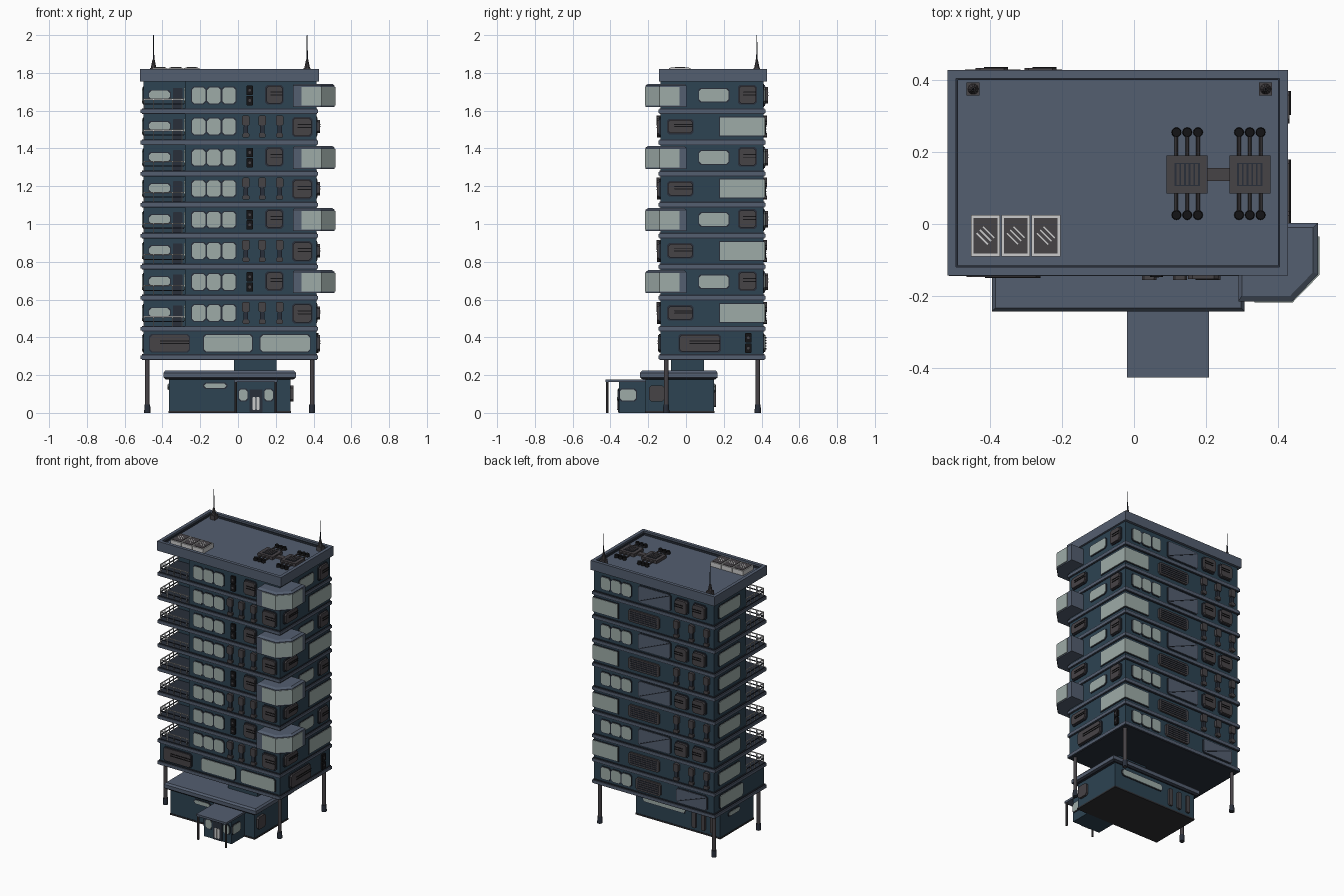
import bpy, bmesh, math
from mathutils import Vector, Matrix

if bpy.data.objects.get("Cube"):
    bpy.data.objects.remove(bpy.data.objects["Cube"])

COLOURS = {
    "wall teal": (.026, .056, .085), "slab slate": (.088, .112, .16), "window glass": (.34, .41, .39),
    "equipment grey": (.062, .056, .062), "trim navy": (.022, .028, .042), "vent black": (.007, .007, .008),
    "metal light": (.6, .6, .6), "underside charcoal": (.028, .028, .032),
}
TEAL, SLATE, GLASS, GREY, NAVY, BLACK, LIGHT, CHAR = range(8)
mats = []
for name, rgb in COLOURS.items():
    m = bpy.data.materials.new(name)
    m.use_nodes = True
    m.diffuse_color = (*rgb, 1)
    m.node_tree.nodes["Principled BSDF"].inputs["Base Color"].default_value = (*rgb, 1)
    mats.append(m)

parts = {}


def part(name):
    return parts.setdefault(name, bmesh.new())


def loft(name, bottom, top, mat):
    """Closed solid between two matching loops."""
    bm = part(name)
    a, b = ([bm.verts.new(p) for p in ring] for ring in (bottom, top))
    n = len(a)
    faces = [bm.faces.new(a[::-1]), bm.faces.new(b)]
    faces += [bm.faces.new((a[i], a[(i + 1) % n], b[(i + 1) % n], b[i])) for i in range(n)]
    for f in faces:
        f.material_index = mat
    bmesh.ops.recalc_face_normals(bm, faces=faces)


def extrude(name, outline, z0, z1, mat):
    loft(name, [(x, y, z0) for x, y in outline], [(x, y, z1) for x, y in outline], mat)


def box(name, x0, x1, y0, y1, z0, z1, mat):
    extrude(name, [(x0, y0), (x1, y0), (x1, y1), (x0, y1)], z0, z1, mat)


def rod(name, p, q, r0, r1, mat, n=10):
    p, q = Vector(p), Vector(q)
    rot = (q - p).to_track_quat('Z', 'Y')
    ring = [Vector((math.cos(2 * math.pi * i / n), math.sin(2 * math.pi * i / n), 0)) for i in range(n)]
    loft(name, [p + rot @ (v * r0) for v in ring], [q + rot @ (v * r1) for v in ring], mat)


# Wall planes of the tower; d is the distance out of the wall
PLANE = {"front": -.135, "back": .41, "right": .415, "left": -.5}


def on_wall(side, pts, d0, d1, mat, name, base=None):
    base = PLANE[side] if base is None else base
    sign = 1 if side in ("back", "right") else -1

    def place(u, z, d):
        w = base + sign * d
        return (u, w, z) if side in ("front", "back") else (w, u, z)
    loft(name, [place(u, z, d0) for u, z in pts], [place(u, z, d1) for u, z in pts], mat)


def panel(side, u0, u1, z0, z1, d, mat, name, c=.012, base=None, d0=-.003):
    pts = [(u0 + c, z0), (u1 - c, z0), (u1, z0 + c), (u1, z1 - c),
           (u1 - c, z1), (u0 + c, z1), (u0, z1 - c), (u0, z0 + c)]
    on_wall(side, pts, d0, d, mat, name, base)


def window(side, u0, u1, z0, z1, base=None, mat=GLASS):
    e = .005
    panel(side, u0 - e, u1 + e, z0 - e, z1 + e, .004, NAVY, "window_frames", base=base)
    panel(side, u0, u1, z0, z1, .007, mat, "windows", base=base)


def triple(side, u0, z0, z1):
    for k in range(3):
        window(side, u0 + k * .08, u0 + k * .08 + .07, z0, z1)


def cooler(side, u0, u1, z0, z1, d=.018):
    panel(side, u0 - .006, u1 + .006, z0 - .006, z1 + .006, .007, NAVY, "cooler_units")
    panel(side, u0, u1, z0, z1, d, GREY, "cooler_units")
    h, w = z1 - z0, u1 - u0
    for k in (.45, .62):
        panel(side, u0 + w * .25, u1, z0 + h * k, z0 + h * k + .005, d + .003, BLACK, "cooler_slots", .001)


def grille(side, u0, u1, z0, z1):
    panel(side, u0, u1, z0, z1, .012, GREY, "grilles")
    for k in range(1, 6):
        z = z0 + (z1 - z0) * k / 6
        panel(side, u0 + .015, u1 - .015, z - .003, z + .003, .015, NAVY, "grilles", .001)


def brace_panel(side, u0, u1, z0, z1):
    window(side, u0, u1, z0, z1, mat=SLATE)
    on_wall(side, [(u0 + .01, z1 - .012), (u1 - .014, z0 + .008), (u1 - .01, z0 + .012), (u0 + .014, z1 - .008)],
            0, .01, NAVY, "brace_lines")


def vents(side, u, z):
    for s in (-1, 1):
        panel(side, u - .018, u + .018, z + s * .027 - .025, z + s * .027 + .025, .012, BLACK, "vents", .004)
        panel(side, u - .007, u + .007, z + s * .027 - .007, z + s * .027 + .007, .014, GREY, "vents", .004)


def downpipe(side, u, z):
    panel(side, u - .02, u + .02, z + .005, z + .058, .02, GREY, "downpipes", .006)
    panel(side, u - .012, u + .012, z - .052, z + .005, .014, NAVY, "downpipes", .004)
    panel(side, u - .018, u + .018, z - .058, z - .035, .018, GREY, "downpipes", .005)


# Tower core with an open corner for the balconies
BASE, STEP = .446, .1645
box("first_storey", -.5, .415, -.135, .41, .296, BASE, TEAL)
extrude("tower_core", [(-.28, -.135), (.415, -.135), (.415, .41), (-.5, .41), (-.5, .06), (-.28, .06)], BASE, 1.76, TEAL)
box("tower_underside", -.5, .415, -.135, .41, .283, .296, CHAR)
for z in [.296] + [BASE + STEP * i for i in range(8)]:
    box("floor_slabs", -.515, .423, -.145, .42, z - .011, z + .008, SLATE)
    box("slab_trims", -.508, .418, -.14, .415, z - .016, z + .015, NAVY)

# First storey details
cooler("front", -.465, -.26, .325, .412, .012)
window("front", -.18, .075, .325, .412)
window("front", .12, .38, .325, .412)
cooler("right", -.035, .18, .325, .412)
vents("right", .33, .37)
triple("back", .13, .33, .41)
grille("back", -.1, .09, .325, .412)
brace_panel("back", -.45, -.22, .322, .415)
window("left", .1, .35, .325, .412)

# Repeating storeys
for i in range(8):
    z = BASE + STEP * i + .083
    lo, hi = z - .042, z + .042
    triple("front", -.243, lo, hi)
    window("left", .13, .36, lo, hi)
    # balcony wall, door and railing
    window("front", -.47, -.36, z - .02, z + .025, base=.06)
    panel("front", -.345, -.295, z - .07, z + .04, .006, NAVY, "balcony_doors", .004, base=.06)
    panel("left", -.1, .02, lo, hi, .006, GLASS, "balcony_doors", base=-.28)
    f = z - .075
    for h, m in ((.055, LIGHT), (.03, NAVY)):
        box("balcony_rails", -.5, -.285, -.135, -.13, f + h - .003, f + h + .003, m)
        box("balcony_rails", -.5, -.495, -.13, .06, f + h - .003, f + h + .003, m)
    for k in range(5):
        x, y = -.5 + .05 * k, -.135 + .047 * k
        box("balcony_posts", x, x + .005, -.135, -.13, f, f + .055, LIGHT)
        box("balcony_posts", -.5, -.495, y, y + .005, f, f + .055, LIGHT)
    if i % 2:
        vents("front", .062, z)
        cooler("front", .15, .235, lo, z + .05)
        window("right", .07, .225, z - .033, z + .035)
        cooler("right", .28, .37, lo, z + .05)
        triple("back", .13, lo, hi)
        brace_panel("back", -.17, .07, z - .055, z + .055)
        cooler("back", -.305, -.215, lo, z + .045, .024)
        cooler("back", -.44, -.35, lo, z + .045, .024)
        # corner bay window with a chamfered corner
        bay = [(.29, -.12), (.29, -.215), (.44, -.215), (.512, -.14), (.512, .003), (.4, .003)]
        cap = [(.3, -.12), (.3, -.2), (.434, -.2), (.498, -.134), (.498, -.01), (.4, -.01)]
        extrude("bay_bodies", bay, z - .06, z + .052, SLATE)
        loft("bay_caps", [(x, y, z + .052) for x, y in bay], [(x, y, z + .062) for x, y in cap], SLATE)
        glass = [(.335, -.15), (.335, -.218), (.441, -.218), (.516, -.141), (.516, -.035), (.45, -.035)]
        extrude("bay_glass", glass, z - .052, z + .046, GLASS)
    else:
        for u in (.042, .128, .22):
            downpipe("front", u, z)
        cooler("front", .292, .388, z - .05, z + .045)
        cooler("right", -.095, .035, z - .035, z + .035)
        # window wrapping round the back corner
        box("corner_window_frames", .225, .419, .175, .414, lo - .011, hi + .011, NAVY)
        box("corner_windows", .23, .422, .18, .417, lo - .006, hi + .006, GLASS)
        grille("back", -.09, .147, lo, hi)
        for u in (-.22, -.335, -.45):
            downpipe("back", u, z)

# Roof deck and parapet
box("roof_deck", -.51, .42, -.135, .42, 1.755, 1.795, SLATE)
for x0, x1, y0, y1 in ((-.518, .428, -.143, -.12), (-.518, .428, .405, .428),
                       (-.518, -.495, -.12, .405), (.405, .428, -.12, .405)):
    box("parapet", x0, x1, y0, y1, 1.755, 1.82, SLATE)
for x0, x1, y0, y1 in ((-.495, .405, -.12, -.115), (-.495, .405, .4, .405),
                       (-.495, -.49, -.115, .4), (.4, .405, -.115, .4)):
    box("parapet_inner_trim", x0, x1, y0, y1, 1.79, 1.808, NAVY)

# Antennas
for x in (-.447, .366):
    box("antenna_bases", x - .018, x + .018, .357, .393, 1.79, 1.825, GREY)
    rod("antenna_masts", (x, .375, 1.825), (x, .375, 1.87), .015, .006, GREY)
    rod("antenna_masts", (x, .375, 1.87), (x, .375, 2), .004, .002, NAVY, 6)

# Roof ventilation machine with pipes
box("machine_link", .2, .27, .12, .155, 1.79, 1.807, GREY)
for x in (.148, .322):
    box("machine_boxes", x - .057, x + .057, .085, .19, 1.79, 1.815, GREY)
    box("machine_lids", x - .035, x + .035, .105, .17, 1.81, 1.818, NAVY)
    for k in range(5):
        box("machine_slats", x - .03 + k * .013, x - .022 + k * .013, .108, .167, 1.815, 1.82, GREY)
    for dx in (-.03, 0, .03):
        for y, ye in ((.19, .255), (.085, .025)):
            rod("machine_pipes", (x + dx, y, 1.803), (x + dx, ye, 1.803), .005, .005, GREY, 8)
            rod("machine_pipe_ends", (x + dx, ye, 1.79), (x + dx, ye, 1.815), .014, .012, BLACK, 12)

# Solar panels
for k in range(3):
    x = -.453 + k * .084
    box("solar_frames", x, x + .08, -.09, .025, 1.795, 1.826, LIGHT)
    box("solar_cells", x + .007, x + .073, -.082, .017, 1.82, 1.829, GREY)
    for s in (-.015, 0, .015):
        cx, cy = x + .04 + s * .6, -.032 + s * .6
        extrude("solar_glints", [(cx - .017, cy + .014), (cx + .014, cy - .017),
                                 (cx + .017, cy - .014), (cx - .014, cy + .017)], 1.825, 1.831, LIGHT)

# Stilts
for x in (-.48, .392):
    for y in (-.105, .38):
        rod("stilts", (x, y, 0), (x, y, .29), .012, .012, GREY, 12)
        rod("stilt_feet", (x, y, 0), (x, y, .045), .017, .015, NAVY, 12)

# Lobby building, neck and entrance
box("lobby_neck", -.02, .205, -.08, .095, .2, .29, TEAL)
box("lobby_walls", -.365, .278, -.215, .148, .004, .19, TEAL)
box("lobby_base", -.368, .281, -.218, .151, 0, .01, CHAR)
roof = [(-.395, -.243), (.307, -.243), (.307, .168), (-.395, .168)]
for z0, z1, e0, e1, m in ((.178, .188, .012, 0, NAVY), (.188, .212, 0, 0, SLATE), (.212, .224, 0, .01, SLATE)):
    loft("lobby_roof", *[[(x - math.copysign(e, x), y - math.copysign(e, y), z) for x, y in roof]
                         for z, e in ((z0, e0), (z1, e1))], m)
box("entrance_walls", -.012, .2, -.355, -.2, 0, .165, TEAL)
box("entrance_canopy", -.02, .208, -.427, -.2, .163, .177, SLATE)
for x in (-.012, .2):
    rod("canopy_posts", (x, -.417, 0), (x, -.417, .165), .007, .007, GREY, 8)
panel("front", .06, .13, .002, .125, .006, NAVY, "entrance_door", .004, base=-.355)
for x in (.085, .105):
    panel("front", x - .008, x + .008, .015, .085, .01, LIGHT, "door_handles", .004, base=-.355)
window("front", .005, .05, .065, .125, base=-.355)
window("front", .14, .185, .065, .125, base=-.355)
window("right", -.35, -.265, .065, .125, base=.2)
window("left", -.35, -.265, .065, .125, base=-.012)
window("front", -.18, -.06, .132, .156, base=-.215)
panel("right", -.195, -.115, .06, .145, .015, GREY, "lobby_equipment", base=.278)
window("left", -.06, .06, .125, .15, base=-.365)
window("back", -.1, .22, .11, .15, base=.148)
for u in (-.17, -.24, -.31):
    panel("back", u - .015, u + .015, .03, .15, .012, GREY, "lobby_equipment", .006, base=.148)

# Turn every gathered part into an object
for name, bm in parts.items():
    mesh = bpy.data.meshes.new(name)
    bm.to_mesh(mesh)
    bm.free()
    used = sorted({p.material_index for p in mesh.polygons})
    for m in used:
        mesh.materials.append(mats[m])
    for p in mesh.polygons:
        p.material_index = used.index(p.material_index)
    bpy.context.collection.objects.link(bpy.data.objects.new(name, mesh))
